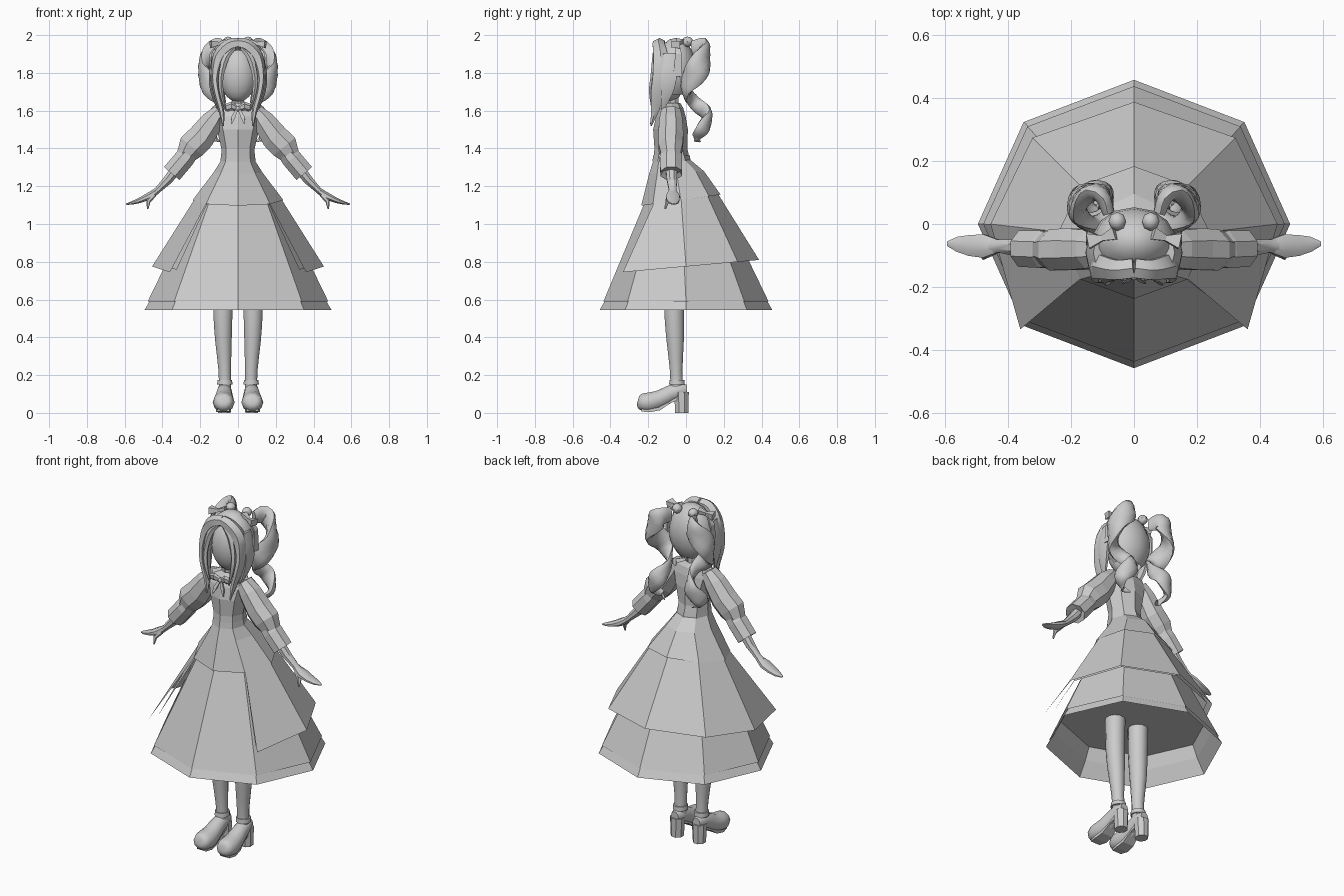
import bpy, bmesh
from math import sin, cos, pi, radians
from mathutils import Vector


def finish(name, verts, faces, mirror=False, smooth=True):
    me = bpy.data.meshes.new(name)
    me.from_pydata(verts, [], faces)
    bm = bmesh.new()
    bm.from_mesh(me)
    bmesh.ops.recalc_face_normals(bm, faces=bm.faces)
    bm.to_mesh(me)
    bm.free()
    ob = bpy.data.objects.new(name, me)
    bpy.context.collection.objects.link(ob)
    if mirror:
        ob.modifiers.new("mirror", 'MIRROR')
    if smooth:
        bpy.ops.object.select_all(action='DESELECT')
        ob.select_set(True)
        bpy.context.view_layer.objects.active = ob
        bpy.ops.object.shade_smooth_by_angle(angle=radians(40))
    return ob


def spline(pts, steps):
    # Catmull-Rom through points of any dimension
    out = []
    for i in range(len(pts) - 1):
        p = [pts[max(i - 1, 0)], pts[i], pts[i + 1], pts[min(i + 2, len(pts) - 1)]]
        for s in range(steps):
            t = s / steps
            out.append([0.5 * (2 * b + (c - a) * t + (2 * a - 5 * b + 4 * c - d) * t * t
                               + (3 * b - a - 3 * c + d) * t ** 3) for a, b, c, d in zip(*p)])
    return out + [list(pts[-1])]


def tube(name, pts, n=8, ref=(0, 1, 0), steps=1, mirror=True, smooth=True, axis=None):
    # points are x, y, z, radius along ref, radius across; axis makes ref point away from a vertical line
    pts = spline(pts, steps)
    pos = [Vector(p[:3]) for p in pts]
    a, verts, faces, m = Vector(ref), [], [], len(pts)
    for i, p in enumerate(pts):
        d = (pos[min(i + 1, m - 1)] - pos[max(i - 1, 0)]).normalized()
        if axis:
            a = Vector((p[0] - axis[0], p[1] - axis[1], 0))
        a = (a - d * a.dot(d)).normalized()
        b = d.cross(a)
        for k in range(n):
            t = 2 * pi * (k + 0.5) / n
            verts.append(pos[i] + a * max(p[3], .002) * cos(t) + b * max(p[4], .002) * sin(t))
    for i in range(m - 1):
        for k in range(n):
            j = (k + 1) % n
            faces.append((i * n + k, i * n + j, i * n + n + j, i * n + n + k))
    faces += [tuple(range(n)), tuple(range((m - 1) * n, m * n))]
    return finish(name, verts, faces, mirror, smooth)


def octagon(name, rings, first=0, count=8, flare=(1, 1), cap=False, smooth=False):
    # rings are z, slope of z along y, centre y, x radius, y radius
    verts, faces = [], []
    closed = count == 8
    for i, (z, slope, cy, rx, ry) in enumerate(rings):
        for k in range(count):
            end = not closed and k in (0, count - 1) and i == len(rings) - 1
            fx, fy = flare if end else (1, 1)
            t = (first + k) * pi / 4
            y = cy + ry * sin(t) * fy
            verts.append((rx * cos(t) * fx, y, z + slope * y))
    for i in range(len(rings) - 1):
        for k in range(count if closed else count - 1):
            j = (k + 1) % count
            faces.append((i * count + k, i * count + j, (i + 1) * count + j, (i + 1) * count + k))
    if cap:
        faces.append(tuple(range(count)))
    return finish(name, verts, faces, False, smooth)


def ball(name, c, r, u=12, v=8, mirror=False, drop=None):
    bm = bmesh.new()
    bmesh.ops.create_uvsphere(bm, u_segments=u, v_segments=v, radius=1)
    for vert in bm.verts:
        vert.co = Vector([c[i] + vert.co[i] * r[i] for i in range(3)])
    if drop:
        gone = [f for f in bm.faces if drop(f.calc_center_median())]
        bmesh.ops.delete(bm, geom=gone, context='FACES')
    bm.verts.index_update()
    verts = [v.co.copy() for v in bm.verts]
    faces = [[v.index for v in f.verts] for f in bm.faces]
    bm.free()
    return finish(name, verts, faces, mirror)


# Skirt layers: peplum, open overskirt, main skirt with hem band, inner lining
octagon("peplum", [(1.34, 0, -.075, .087, .097), (1.275, .05, -.05, .13, .145),
                   (1.13, .14, -.027, .24, .21)])
# Overskirt has an inner face that folds back towards the main skirt
octagon("overskirt", [(1.0, .11, -.018, .275, .235), (.8, .09, 0, .41, .35), (.775, .09, 0, .455, .387),
                      (1.15, .12, -.027, .22, .19)][3:1:-1],
        first=-1, count=7, flare=(1.12, 1.22))
octagon("overskirt_lining", [(1.15, .12, -.027, .215, .185), (.785, .09, 0, .425, .36)],
        first=-1, count=7, flare=(1.08, 1.17))
octagon("skirt", [(1.14, .1, -.027, .212, .19), (.59, 0, 0, .478, .437)])
octagon("hem_band", [(.63, 0, 0, .445, .408), (.545, 0, 0, .495, .457)])
octagon("skirt_lining", [(.70, 0, 0, .415, .378), (.63, 0, 0, .445, .408)], cap=True)

# Bodice, belt and neck
octagon("bodice", [(1.32, 0, -.075, .09, .1), (1.4, 0, -.08, .088, .087), (1.5, 0, -.082, .112, .092),
                   (1.57, 0, -.08, .135, .078), (1.615, 0, -.075, .12, .06), (1.64, 0, -.075, .05, .045)], cap=True)
octagon("belt", [(1.365, 0, -.077, .09, .096), (1.33, 0, -.076, .093, .102)])
tube("neck", [(0, -.07, 1.6, .035, .035), (0, -.07, 1.7, .032, .032)], mirror=False)

# Sleeves with puffed upper part and folded cuff
tube("sleeve", [(.095, -.08, 1.60, .055, .04), (.135, -.08, 1.545, .066, .064), (.195, -.08, 1.46, .072, .078),
                (.245, -.082, 1.41, .07, .08), (.285, -.08, 1.35, .052, .05)], n=8, smooth=False)
tube("cuff", [(.25, -.08, 1.385, .056, .05), (.285, -.08, 1.345, .064, .058),
              (.35, -.078, 1.268, .062, .058), (.335, -.078, 1.285, .04, .04)], n=8, smooth=False)

# Forearms and hands
tube("forearm", [(.32, -.078, 1.30, .032, .03), (.37, -.075, 1.235, .029, .027),
                 (.425, -.07, 1.18, .022, .018), (.45, -.07, 1.16, .026, .02)])
tube("hand", [(.43, -.07, 1.173, .022, .017), (.475, -.07, 1.145, .04, .021),
              (.52, -.068, 1.125, .036, .015), (.56, -.064, 1.112, .026, .01), (.592, -.062, 1.105, .008, .004)])
tube("thumb", [(.445, -.085, 1.155, .014, .014), (.475, -.1, 1.12, .012, .012), (.478, -.11, 1.08, .004, .004)], n=6)

# Legs
tube("leg", [(.08, -.063, .70, .056, .055), (.08, -.063, .52, .053, .052), (.077, -.057, .38, .047, .045),
             (.07, -.052, .22, .034, .034), (.069, -.048, .12, .036, .034)], n=12, steps=2)

# Shoes: rounded toe, arched foot, heel block and ankle strap
tube("shoe", [(.076, -.256, .062, .015, .02), (.076, -.245, .06, .042, .045), (.076, -.2, .056, .054, .058),
              (.075, -.14, .072, .05, .052), (.073, -.08, .103, .046, .043), (.071, -.03, .118, .042, .038),
              (.071, .005, .12, .03, .025)], n=10, ref=(0, 0, 1), steps=2)
tube("shoe_sole", [(.076, -.235, .014, .01, .042), (.076, -.19, .012, .012, .056), (.075, -.14, .022, .012, .05),
                   (.073, -.09, .058, .012, .042), (.072, -.04, .08, .014, .04)], n=4, ref=(0, 0, 1), smooth=False)
tube("shoe_heel", [(.072, -.024, .11, .042, .042), (.073, -.022, 0, .038, .036)], n=8, smooth=False)
tube("ankle_strap", [(.07, -.048, .175, .041, .04), (.07, -.048, .15, .043, .042)], n=12)

# Head: face and open-fronted hair cap
ball("face", (0, -.085, 1.79), (.1, .083, .145), 14, 10)
ball("hair_cap", (0, -.055, 1.82), (.133, .108, .165), 14, 10,
     drop=lambda c: (c.y < -.1 and c.z < 1.9) or c.z < 1.68)

# Front hair: parted fringe, long side locks with pointed ends
tube("fringe_lock", [(0, -.14, 1.955, .035, .03), (.05, -.145, 1.942, .036, .035), (.1, -.135, 1.885, .044, .034),
                     (.122, -.135, 1.78, .048, .022), (.112, -.15, 1.69, .042, .018), (.088, -.165, 1.6, .024, .015),
                     (.078, -.185, 1.52, .004, .004)], n=6, steps=3)
tube("inner_lock", [(.02, -.16, 1.935, .012, .014), (.065, -.165, 1.88, .014, .018), (.09, -.172, 1.78, .016, .014),
                    (.088, -.18, 1.7, .016, .012), (.065, -.178, 1.6, .004, .004)], n=5, steps=3)
tube("outer_lock", [(.11, -.09, 1.9, .045, .02), (.135, -.09, 1.8, .05, .018), (.13, -.1, 1.7, .036, .016),
                    (.1, -.13, 1.59, .004, .004)], n=6, steps=3)

# Coiled side tails: a broad ribbon wound around a vertical line
tail = []
for t, z, turn, w in [(0, 1.93, .05, .04), (90, 1.925, .055, .058), (180, 1.82, .055, .066), (270, 1.72, .05, .055),
                      (360, 1.645, .045, .036), (450, 1.575, .052, .05), (540, 1.5, .045, .042), (630, 1.455, .035, .02),
                      (700, 1.435, .03, .004)]:
    ang = radians(195 - t)
    drop = max(0, t - 300) / 400
    tail.append((.128 - .015 * drop + turn * cos(ang), .048 + .045 * drop + turn * sin(ang), z, w * .48, w))
tube("coiled_tail", tail, n=10, steps=5, axis=(.122, .055))

# Hair ornaments: beads, bows and hanging ribbons
ball("hair_bead", (.053, .008, 1.965), (.028, .03, .027), 8, 6, mirror=True)
tube("hair_bow", [(.06, -.03, 1.97, .028, .016), (.1, -.045, 1.955, .012, .012), (.145, -.055, 1.95, .034, .026)],
     n=4, smooth=False)
tube("hair_ribbon", [(.115, -.045, 1.95, .015, .006), (.145, -.04, 1.9, .024, .006), (.148, -.045, 1.78, .032, .006)],
     n=4, smooth=False)

# Neck bow
tube("neck_bow_loop", [(0, -.16, 1.61, .01, .01), (.035, -.17, 1.625, .012, .024), (.065, -.16, 1.615, .008, .02)],
     n=6, smooth=False)
tube("neck_bow_tail", [(.004, -.165, 1.61, .006, .008), (.025, -.18, 1.565, .006, .014), (.035, -.188, 1.53, .003, .004)],
     n=4, smooth=False)
ball("neck_bow_knot", (0, -.165, 1.61), (.014, .014, .014), 8, 6)
